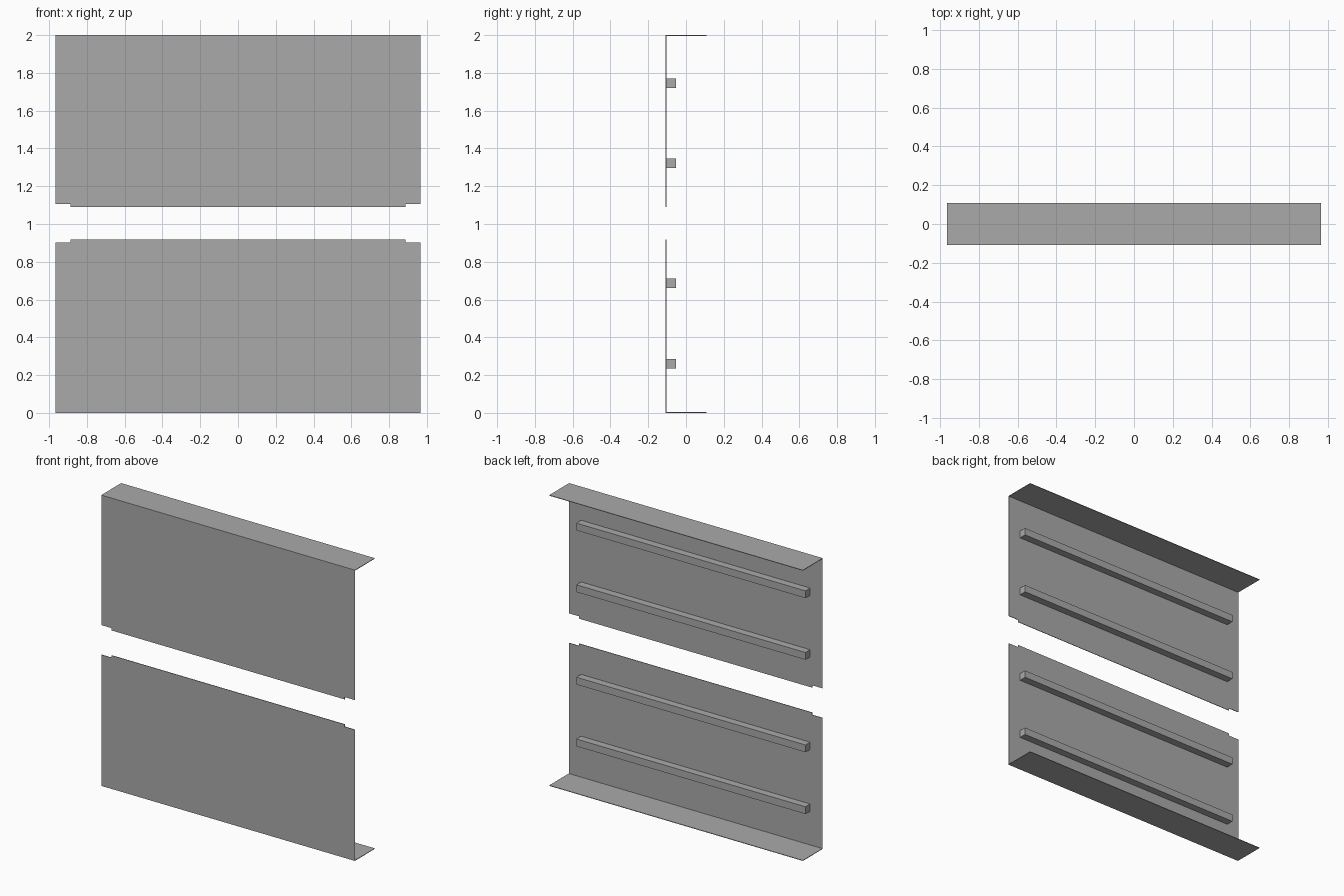
import bpy
import bmesh

if "Cube" in bpy.data.objects:
    bpy.data.objects.remove(bpy.data.objects["Cube"])

W, D, T = 0.965, 0.108, 0.004      # half width, half depth, sheet thickness
NOTCH_X, NOTCH_Z = 0.887, 0.016    # corner notches on the inner edges

grey = bpy.data.materials.new("sheet_grey")
grey.diffuse_color = (0.402, 0.402, 0.402, 1)
grey.use_nodes = True
grey.node_tree.nodes["Principled BSDF"].inputs["Base Color"].default_value = grey.diffuse_color


def extruded(name, outline, offset):
    """Extrude a planar outline along a vector into a solid part."""
    bm = bmesh.new()
    face = bm.faces.new([bm.verts.new(p) for p in outline])
    new = bmesh.ops.extrude_face_region(bm, geom=[face])["geom"]
    bmesh.ops.translate(bm, vec=offset,
                        verts=[v for v in new if isinstance(v, bmesh.types.BMVert)])
    bmesh.ops.recalc_face_normals(bm, faces=bm.faces)
    mesh = bpy.data.meshes.new(name)
    bm.to_mesh(mesh)
    bm.free()
    mesh.materials.append(grey)
    obj = bpy.data.objects.new(name, mesh)
    bpy.context.collection.objects.link(obj)
    return obj


def folded_panel(name, outer, inner):
    """Sheet with a flange folded back at the outer edge, notched at the inner."""
    s = 1 if outer > inner else -1
    step = inner + s * NOTCH_Z
    # folded L-section up to the notch line
    section = [(-D, outer), (D, outer), (D, outer - s * T),
               (-D + T, outer - s * T), (-D + T, step), (-D, step)]
    panel = extruded(name, [(-W, y, z) for y, z in section], (2 * W, 0, 0))
    # narrower tongue: grown out of the inner edge of the sheet
    bm = bmesh.new()
    bm.from_mesh(panel.data)
    for x in (-NOTCH_X, NOTCH_X):
        bmesh.ops.bisect_plane(bm, geom=bm.verts[:] + bm.edges[:] + bm.faces[:],
                               plane_co=(x, 0, 0), plane_no=(1, 0, 0))
    edge = [f for f in bm.faces if abs(f.calc_center_median().z - step) < 1e-4
            and abs(f.calc_center_median().x) < 0.1]
    new = bmesh.ops.extrude_face_region(bm, geom=edge)["geom"]
    bmesh.ops.translate(bm, vec=(0, 0, inner - step),
                        verts=[v for v in new if isinstance(v, bmesh.types.BMVert)])
    bmesh.ops.delete(bm, geom=edge, context='FACES_ONLY')
    bmesh.ops.recalc_face_normals(bm, faces=bm.faces)
    bm.to_mesh(panel.data)
    bm.free()


folded_panel("upper_panel", 2.0, 1.09)
folded_panel("lower_panel", 0.0, 0.918)

# Stiffening battens on the back of both panels
BX, BY0, BY1, BH = 0.872, -D + T, -0.053, 0.05
for name, z in (("lower_batten_1", 0.236), ("lower_batten_2", 0.661),
                ("upper_batten_1", 1.297), ("upper_batten_2", 1.721)):
    extruded(name, [(-BX, BY0, z), (-BX, BY1, z), (-BX, BY1, z + BH), (-BX, BY0, z + BH)],
             (2 * BX, 0, 0))
